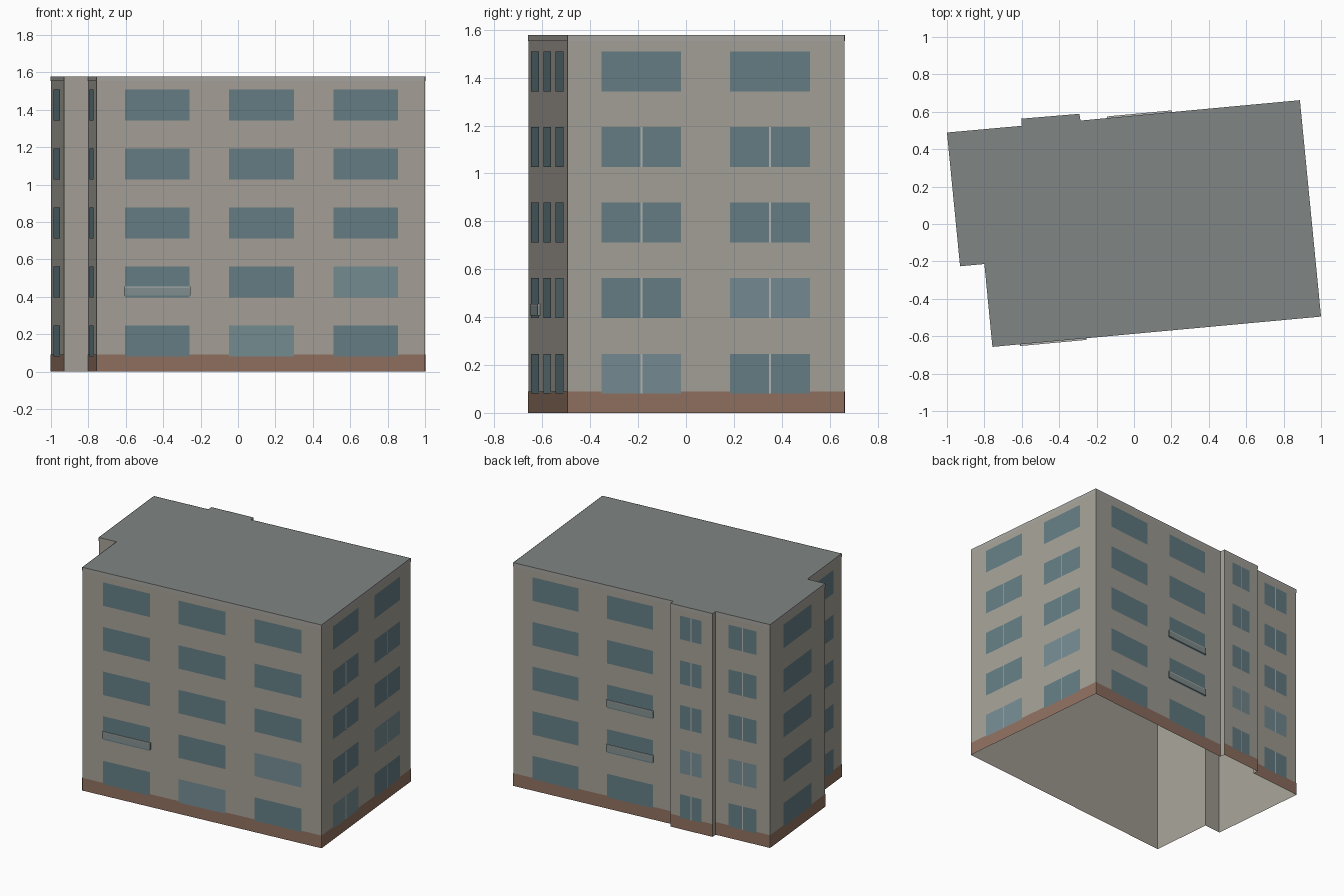
import bpy, bmesh
from mathutils import Vector

if "Cube" in bpy.data.objects:
    bpy.data.objects.remove(bpy.data.objects["Cube"])

H, FLOORS, PITCH = 1.578, 5, 0.3155
SILL, WIN_H = 0.081, 0.166

def material(name, rgb):
    m = bpy.data.materials.new(name)
    m.diffuse_color = (*rgb, 1)
    m.use_nodes = True
    m.node_tree.nodes["Principled BSDF"].inputs["Base Color"].default_value = m.diffuse_color
    return m

M_WALL = material("plaster", (.38, .36, .315))
M_BASE = material("brick", (.28, .165, .118))
M_ROOF = material("roofing", (.215, .24, .228))
M_GLASS = material("glass", (.13, .21, .235))
M_LIT = material("pale_glass", (.18, .265, .29))
M_TRIM = material("trim", (.39, .375, .35))
M_FRAME = material("frame", (.45, .46, .45))
M_RAIL = material("rail", (.23, .28, .28))

def finish(name, bm, mat):
    me = bpy.data.meshes.new(name)
    bm.to_mesh(me)
    bm.free()
    me.materials.append(mat)
    ob = bpy.data.objects.new(name, me)
    bpy.context.collection.objects.link(ob)

# Footprint, counter-clockwise from the front left corner
PLAN = [Vector(p) for p in [
    (-.757, -.657), (1, -.495), (.887, .662), (-.286, .553), (-.292, .589),
    (-.603, .563), (-.6, .525), (-1, .489), (-.93, -.226), (-.8, -.214)]]

def at(side, t, z, off):
    """Point on a wall: t along it, height z, pushed out by off."""
    a, b = PLAN[side], PLAN[(side + 1) % len(PLAN)]
    d = (b - a).normalized()
    p = a.lerp(b, t) + Vector((d.y, -d.x)) * off
    return Vector((p.x, p.y, z))

def panel(bm, side, t0, t1, z0, z1, off):
    """Flat outward-facing panel on a wall."""
    bm.faces.new([bm.verts.new(at(side, t, z, off))
                  for t, z in ((t0, z0), (t1, z0), (t1, z1), (t0, z1))])

def block(bm, side, t0, t1, z0, z1, off):
    """Box standing proud of a wall."""
    lo, hi = [[bm.verts.new(at(side, t, z, o)) for t, o in
               ((t0, off), (t1, off), (t1, 0), (t0, 0))] for z in (z0, z1)]
    bm.faces.new(lo[::-1])
    bm.faces.new(hi)
    for i in range(4):
        j = (i + 1) % 4
        bm.faces.new((lo[i], lo[j], hi[j], hi[i]))

# Walls, open at the bottom
bm = bmesh.new()
for s in range(len(PLAN)):
    panel(bm, s, 0, 1, 0, H, 0)
bmesh.ops.remove_doubles(bm, verts=bm.verts, dist=1e-4)
finish("walls", bm, M_WALL)

# Flat roof
bm = bmesh.new()
bm.faces.new([bm.verts.new((p.x, p.y, H)) for p in PLAN])
finish("roof", bm, M_ROOF)

# Window columns per facade: (centre, width) as fractions of wall length
PAIR = [(.266, .288), (.731, .288)]
FACADES = {
    0: [(.185, .197), (.502, .197), (.819, .197)],
    1: PAIR, 2: PAIR,
    4: [(.49, .51)], 6: [(.5, .515)], 7: [(.49, .51)], 9: [(.5, .51)]}
SPLIT = {1: 4, 4: 5, 6: 5}                     # floors with a centre mullion
PALE = {(0, 1, 0), (0, 2, 1), (1, 0, 0), (1, 1, 1), (4, 0, 1), (6, 0, 1)}
RAILS = {(0, 0, 1), (2, 1, 1), (2, 1, 2)}      # facade, column, floor

base, cornice, glass, pale, mullions, rails, caps = [bmesh.new() for _ in range(7)]
for s, columns in FACADES.items():
    length = (PLAN[(s + 1) % len(PLAN)] - PLAN[s]).length
    panel(base, s, 0, 1, 0, .09, .002)
    panel(cornice, s, 0, 1, 1.553, H, .002)
    for c, (mid, width) in enumerate(columns):
        t0, t1 = mid - width / 2, mid + width / 2
        for f in range(FLOORS):
            z = SILL + f * PITCH
            panel(pale if (s, c, f) in PALE else glass, s, t0, t1, z, z + WIN_H, .004)
            if f < SPLIT.get(s, 0):
                w = .004 / length
                panel(mullions, s, mid - w, mid + w, z, z + WIN_H, .0055)
            if (s, c, f) in RAILS:
                e = .004 / length
                block(rails, s, t0 - e, t1 + e, z + .01, z + .052, .009)
                block(caps, s, t0 - e, t1 + e, z + .052, z + .058, .009)

finish("brick_base", base, M_BASE)
finish("cornice", cornice, M_TRIM)
finish("windows", glass, M_GLASS)
finish("pale_windows", pale, M_LIT)
finish("mullions", mullions, M_FRAME)
finish("window_rails", rails, M_RAIL)
finish("rail_caps", caps, M_FRAME)
